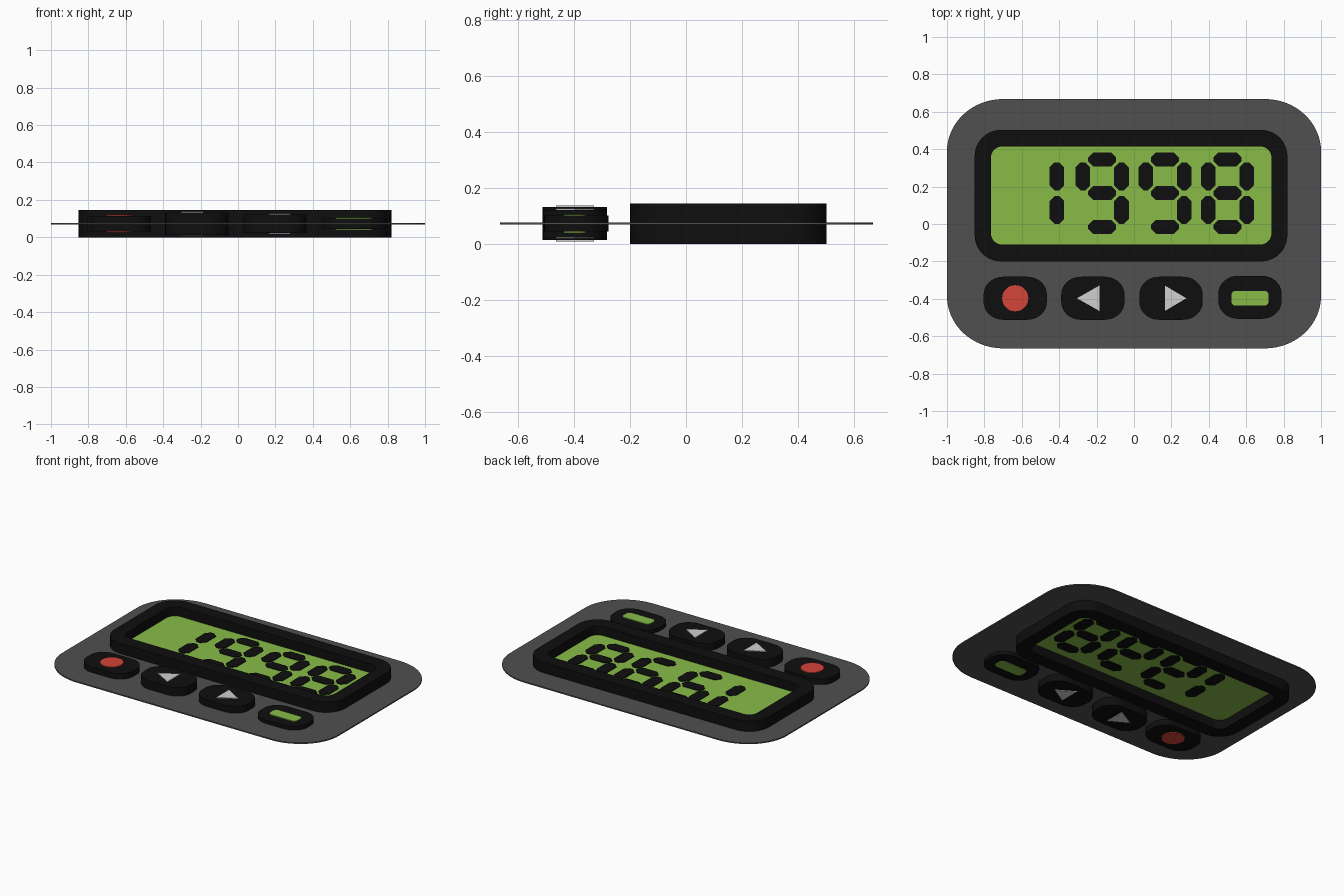
import bpy
import bmesh
from math import cos, sin, pi, radians

cube = bpy.data.objects.get("Cube")
if cube:
    bpy.data.objects.remove(cube, do_unlink=True)

MID = 0.0725  # every part is mirrored about this height


def material(name, rgb):
    m = bpy.data.materials.new(name)
    m.use_nodes = True
    m.diffuse_color = (*rgb, 1)
    m.node_tree.nodes["Principled BSDF"].inputs["Base Color"].default_value = (*rgb, 1)
    return m


GREY = material("case grey", (0.08, 0.08, 0.08))
BLACK = material("black plastic", (0.0045, 0.0045, 0.0045))
GREEN = material("display green", (0.25, 0.5, 0.066))
RED = material("record red", (0.66, 0.058, 0.039))
WHITE = material("arrow white", (0.63, 0.63, 0.63))


def rounded(x0, x1, y0, y1, rx, ry=None, steps=10):
    """Counter-clockwise outline of a box with elliptical corners."""
    ry = ry or rx
    centres = [(x1 - rx, y1 - ry), (x0 + rx, y1 - ry), (x0 + rx, y0 + ry), (x1 - rx, y0 + ry)]
    return [(cx + rx * cos((q + i / steps) * pi / 2), cy + ry * sin((q + i / steps) * pi / 2))
            for q, (cx, cy) in enumerate(centres) for i in range(steps + 1)]


def finish(bm, name, mat):
    bmesh.ops.recalc_face_normals(bm, faces=bm.faces)
    mesh = bpy.data.meshes.new(name)
    bm.to_mesh(mesh)
    bm.free()
    mesh.materials.append(mat)
    obj = bpy.data.objects.new(name, mesh)
    bpy.context.collection.objects.link(obj)
    bpy.ops.object.select_all(action='DESELECT')
    obj.select_set(True)
    bpy.context.view_layer.objects.active = obj
    bpy.ops.object.shade_smooth_by_angle(angle=radians(30))
    return obj


def add_prism(bm, outline, half, hole=None):
    """Extrude an outline both ways from the middle, optionally as a ring."""
    def loop(points, z):
        return [bm.verts.new((x, y, MID + z)) for x, y in points]

    def bridge(a, b):
        for i in range(len(a)):
            j = (i + 1) % len(a)
            bm.faces.new((a[i], a[j], b[j], b[i]))

    low, high = loop(outline, -half), loop(outline, half)
    bridge(low, high)
    if hole:
        in_low, in_high = loop(hole, -half), loop(hole, half)
        bridge(in_low, in_high)
        bridge(low, in_low)
        bridge(high, in_high)
    else:
        bm.faces.new(low)
        bm.faces.new(high)


def prism(name, outline, half, mat, hole=None):
    bm = bmesh.new()
    add_prism(bm, outline, half, hole)
    return finish(bm, name, mat)


# Case plate, display frame and recessed screen
prism("case_plate", rounded(-1, 1, -0.665, 0.668, 0.3, 0.28, 16), 0.004, GREY)
screen = rounded(-0.765, 0.735, -0.11, 0.415, 0.06)
prism("display_frame", rounded(-0.852, 0.82, -0.2, 0.503, 0.14), MID, BLACK, hole=screen)
prism("screen", screen, 0.013, GREEN)


# Display digits from chamfered segments
def segment(cx, cy, w, h, c=0.027):
    return rounded(cx - w / 2, cx + w / 2, cy - h / 2, cy + h / 2, c, steps=1)


SEGMENTS = {  # column, row, is horizontal
    "top": (0, 2, True), "middle": (0, 0, True), "bottom": (0, -2, True),
    "upper_left": (-1, 1, False), "upper_right": (1, 1, False),
    "lower_left": (-1, -1, False), "lower_right": (1, -1, False)}
ONE = {"upper_right", "lower_right"}
NINE = set(SEGMENTS) - {"lower_left"}
EIGHT = set(SEGMENTS)

for number, (centre, lit) in enumerate([(-0.515, ONE), (-0.17, NINE), (0.165, NINE), (0.5, EIGHT)]):
    bm = bmesh.new()
    for part in sorted(lit):
        col, row, flat = SEGMENTS[part]
        w, h = (0.15, 0.075) if flat else (0.078, 0.15)
        add_prism(bm, segment(centre + col * 0.103, 0.165 + row * 0.09, w, h), 0.017)
    finish(bm, f"digit_{number + 1}", BLACK)

# Buttons with raised symbols, each pair at its own height
CY = -0.397
circle = [(-0.635 + 0.07 * cos(i * pi / 16), CY + 0.07 * sin(i * pi / 16)) for i in range(32)]
left_arrow = [(-0.305, CY), (-0.185, CY - 0.068), (-0.185, CY + 0.068)]
right_arrow = [(0.28, CY), (0.165, CY + 0.068), (0.165, CY - 0.068)]
capsule = rounded(0.52, 0.72, CY - 0.04, CY + 0.04, 0.025)

for name, x, shift, half, symbol, mat in [
        ("record", -0.635, 0, 0.041, circle, RED),
        ("previous", -0.22, 0, 0.059, left_arrow, WHITE),
        ("next", 0.198, 0, 0.049, right_arrow, WHITE),
        ("power", 0.62, 0.005, 0.028, capsule, GREEN)]:
    y = CY + shift
    prism(name + "_button", rounded(x - 0.169, x + 0.169, y - 0.115, y + 0.115, 0.105, 0.095), half, BLACK)
    prism(name + "_symbol", symbol, half + 0.005, mat)
